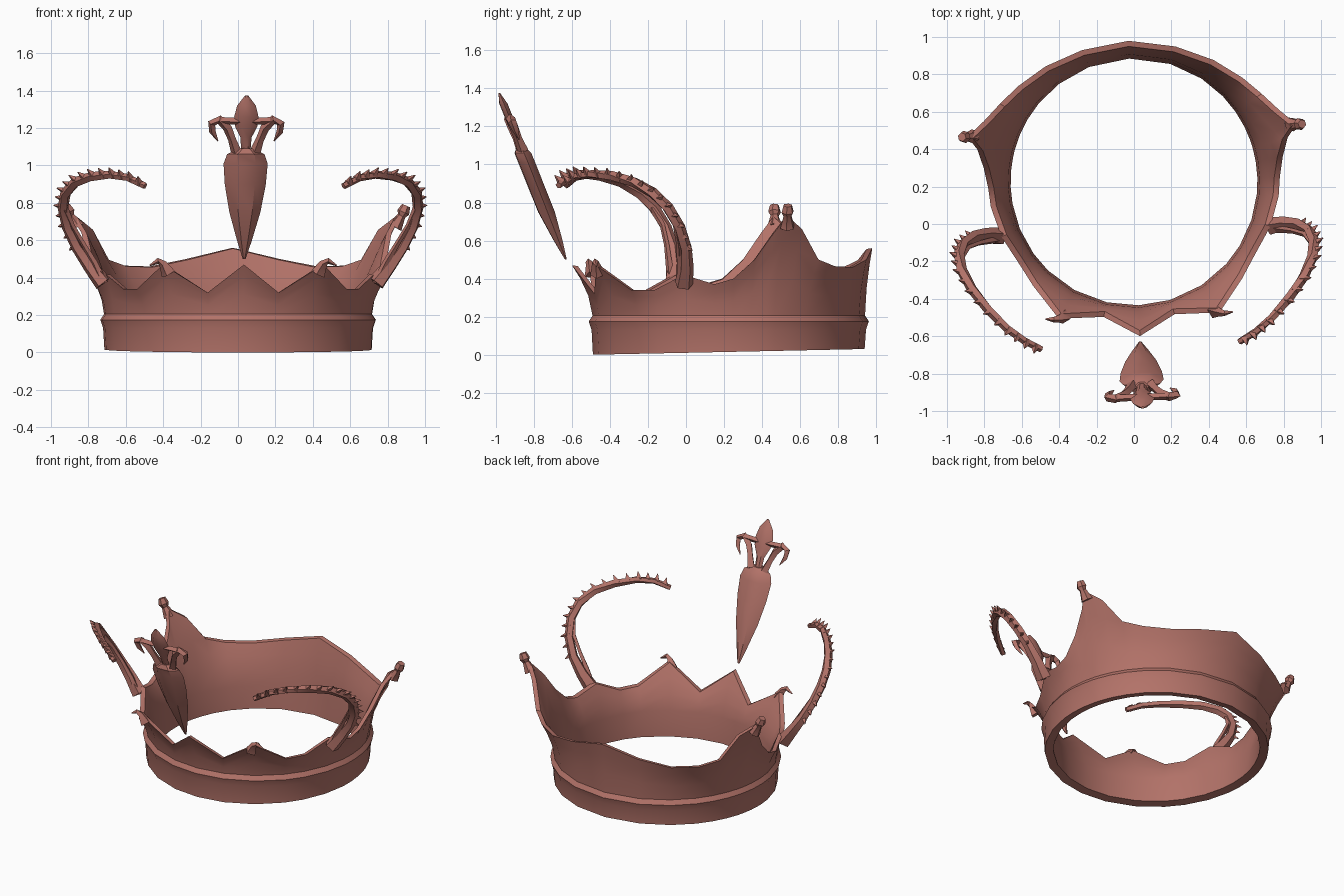
import bpy, bmesh, math
from mathutils import Vector, Matrix

if "Cube" in bpy.data.objects:
    bpy.data.objects.remove(bpy.data.objects["Cube"])

COPPER = (0.45, 0.17, 0.14, 1)
mat = bpy.data.materials.new("dusty copper")
mat.use_nodes = True
mat.diffuse_color = COPPER
mat.node_tree.nodes["Principled BSDF"].inputs["Base Color"].default_value = COPPER

# The whole crown is turned slightly about the middle of its band
CENTRE = Vector((0, 0.225, 0))
TURN = Matrix.Translation(CENTRE) @ Matrix.Rotation(math.radians(2.2), 4, "Z") @ Matrix.Translation(-CENTRE)


def finish(name, bm, angle=35):
    bm.transform(TURN)
    bmesh.ops.recalc_face_normals(bm, faces=bm.faces[:])
    mesh = bpy.data.meshes.new(name)
    bm.to_mesh(mesh)
    bm.free()
    mesh.materials.append(mat)
    obj = bpy.data.objects.new(name, mesh)
    bpy.context.collection.objects.link(obj)
    bpy.ops.object.select_all(action="DESELECT")
    obj.select_set(True)
    bpy.context.view_layer.objects.active = obj
    bpy.ops.object.shade_smooth_by_angle(angle=math.radians(angle))
    return obj


def loft(bm, rings, looped=False):
    rows = [[bm.verts.new(p) for p in ring] for ring in rings]
    n = len(rows[0])
    pairs = list(zip(rows, rows[1:])) + ([(rows[-1], rows[0])] if looped else [])
    for a, b in pairs:
        for i in range(n):
            j = (i + 1) % n
            bm.faces.new((a[i], a[j], b[j], b[i]))
    if not looped:
        bm.faces.new(rows[0])
        bm.faces.new(rows[-1])


def tube(bm, points, radii, sides=5):
    pts = [Vector(p) for p in points]
    rings = []
    for i, p in enumerate(pts):
        along = (pts[min(i + 1, len(pts) - 1)] - pts[max(i - 1, 0)]).normalized()
        u = along.cross(Vector((0.3, 1, 0.2))).normalized()
        v = along.cross(u)
        turns = [math.tau * k / sides for k in range(sides)]
        rings.append([p + radii[i] * (u * math.cos(t) + v * math.sin(t)) for t in turns])
    loft(bm, rings)


def flip(points, side):
    return [(x * side, y, z) for x, y, z in points]


# Band: rim peaks and valleys from the front round to the back
RIM = [(0, -.60, .47), (.19, -.49, .32), (.43, -.49, .47), (.56, -.31, .34),
       (.63, -.19, .34), (.72, -.04, .42), (.77, .12, .37), (.78, .22, .40),
       (.80, .33, .50), (.83, .43, .64), (.88, .50, .73), (.79, .58, .66),
       (.70, .67, .50), (.60, .76, .465), (.45, .86, .46), (.25, .94, .50), (0, .98, .56)]
rim = RIM + flip(RIM[-2:0:-1], -1)


def wall_section(point):
    out = Vector(point) - CENTRE
    top = out.z
    out.z = 0
    reach = out.length
    out.normalize()
    foot = 0.015 * (1 + out.y)
    profile = [(.66, foot + .01), (.715, foot), (.722, .13), (.737, .175), (.717, .205)]
    for f in (.4, .75, 1):
        profile.append((.717 + (reach - .717) * f ** 1.7, .205 + (top - .205) * f))
    profile.append((reach - .03, top - .004))
    for f in (.7, .35, 0):
        profile.append((.672 + (reach - .702) * f ** 1.5, .19 + (top - .19) * f))
    return [CENTRE + out * r + Vector((0, 0, z)) for r, z in profile]


bm = bmesh.new()
loft(bm, [wall_section(p) for p in rim], looped=True)
finish("crown_band", bm)

# Curling arm, thorn by thorn, on each side
ARM = [(.73, -.04, .37), (.80, -.03, .46), (.87, -.035, .56), (.925, -.07, .67),
       (.95, -.13, .77), (.94, -.21, .85), (.89, -.31, .91), (.81, -.42, .94),
       (.71, -.53, .95), (.62, -.60, .935), (.53, -.65, .89)]
ARM_RADII = [.05, .04, .032, .03, .03, .03, .028, .026, .022, .02, .018]
STRAND = [(.73, -.05, .37), (.78, -.06, .48), (.84, -.07, .58), (.90, -.09, .68), (.94, -.14, .77)]
CURL_CENTRE = Vector((.62, -.25, .66))

for side, label in ((1, "left"), (-1, "right")):
    bm = bmesh.new()
    tube(bm, flip(ARM, side), ARM_RADII)
    tube(bm, flip(STRAND, side), [.025, .018, .014, .014, .02], 4)
    finish(label + "_arm", bm)

    bm = bmesh.new()
    for a, b in zip(ARM[2:], ARM[3:]):
        a, b = Vector(a), Vector(b)
        for f in (.15, .65):
            root = a.lerp(b, f)
            out = (root - CURL_CENTRE).normalized()
            tip = root + (out * 1.0 - (b - a).normalized() * .35) * .055
            tube(bm, flip([root, tip], side), [.026, .002], 4)
    finish(label + "_arm_thorns", bm, 20)

    # Knob on the tall side peak
    bm = bmesh.new()
    knob = [(.85, .50, .67), (.885, .50, .73), (.895, .50, .75), (.91, .50, .785)]
    tube(bm, flip(knob, side), [.04, .022, .034, .024], 6)
    finish(label + "_peak_knob", bm)

    # Small hook on the front corner peak
    bm = bmesh.new()
    hook = [(.40, -.48, .42), (.43, -.49, .475), (.455, -.495, .49), (.50, -.49, .465)]
    tube(bm, flip(hook, side), [.04, .022, .016, .004], 4)
    finish(label + "_corner_hook", bm)


# Floating pendant: leaning blade with a three-petal head
def lean(x, z, depth=0):
    return (x, -.64 - .4 * (z - .52) + depth, z)


def blade(bm, outline, thickness):
    rings = []
    for z, w in outline:
        d = min(thickness, w * .6)
        section = [(1, 0), (.45, -1), (-.45, -1), (-1, 0), (-.4, .9), (.4, .9)]
        rings.append([lean(w * u, z, d * v) for u, v in section])
    loft(bm, rings)


bm = bmesh.new()
blade(bm, [(.50, .008), (.60, .04), (.75, .083), (.90, .11), (1.01, .118), (1.06, .10), (1.09, .04)], .045)
finish("pendant_blade", bm)

bm = bmesh.new()
blade(bm, [(1.08, .025), (1.15, .03), (1.21, .06), (1.26, .065), (1.32, .05), (1.375, .008)], .022)
finish("pendant_centre_petal", bm)

for side, label in ((1, "left"), (-1, "right")):
    bm = bmesh.new()
    petal = [lean(.05, 1.07), lean(.075, 1.14), lean(.10, 1.20), lean(.145, 1.245),
             lean(.185, 1.225), lean(.18, 1.18), lean(.15, 1.13)]
    tube(bm, flip(petal, side), [.03, .022, .025, .024, .022, .018, .003], 4)
    tube(bm, flip([lean(.02, 1.235), lean(.15, 1.24)], side), [.018, .02], 4)
    finish(label + "_pendant_petal", bm)
